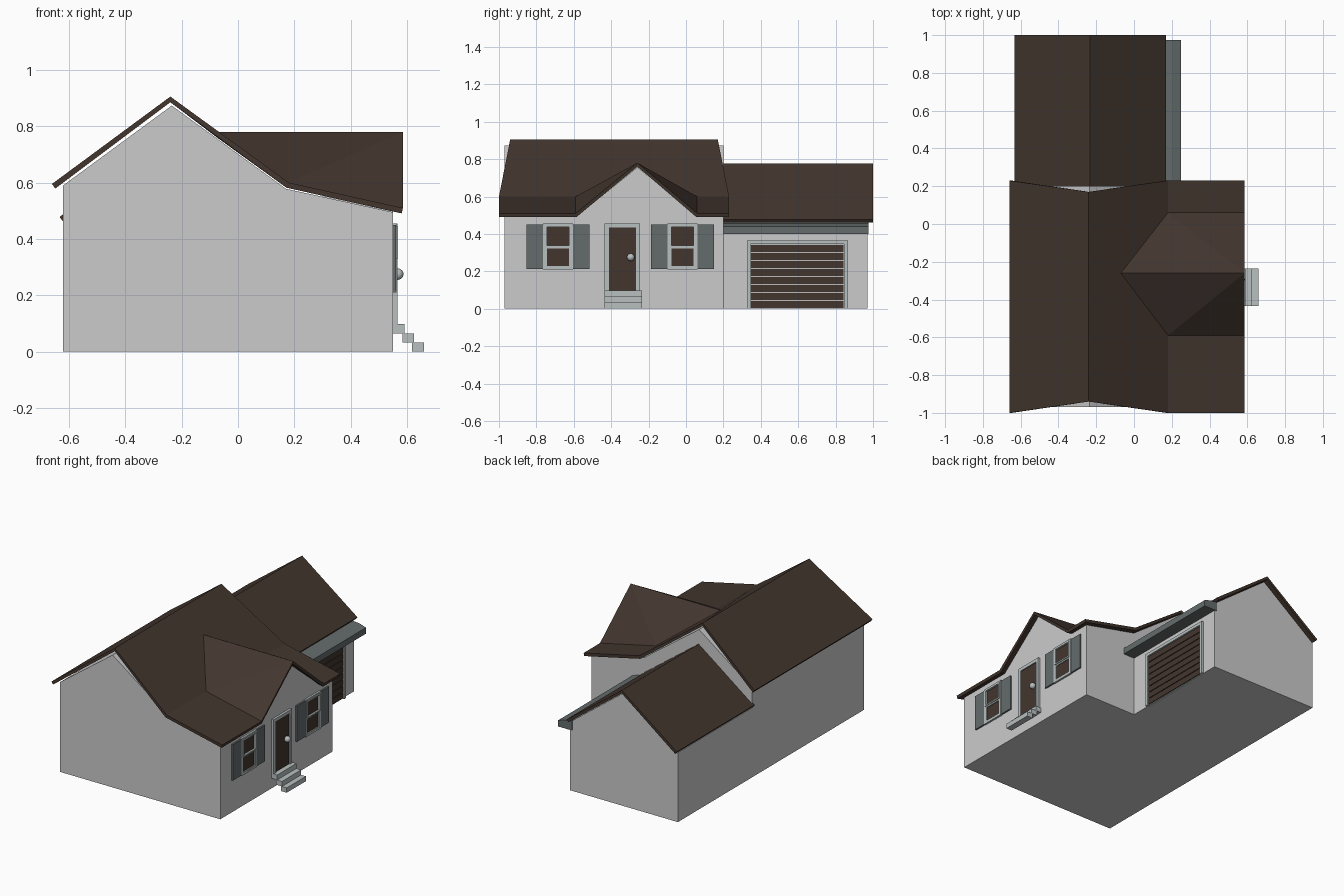
import bpy, bmesh
from mathutils import Vector

if "Cube" in bpy.data.objects:
    bpy.data.objects.remove(bpy.data.objects["Cube"])


def material(name, rgb):
    m = bpy.data.materials.new(name)
    m.diffuse_color = (*rgb, 1)
    m.use_nodes = True
    m.node_tree.nodes["Principled BSDF"].inputs["Base Color"].default_value = m.diffuse_color
    return m


BROWN = material("brown", (0.055, 0.036, 0.027))
DARK = material("dark_grey", (0.13, 0.15, 0.15))
LIGHT = material("light_trim", (0.48, 0.52, 0.52))


def finish(name, bm, mat=None):
    me = bpy.data.meshes.new(name)
    bm.to_mesh(me)
    bm.free()
    ob = bpy.data.objects.new(name, me)
    bpy.context.collection.objects.link(ob)
    if mat:
        me.materials.append(mat)
    return ob


def box(name, x, y, z, mat=None):
    """Box from (min, max) ranges."""
    bm = bmesh.new()
    bmesh.ops.create_cube(bm, size=1)
    for v in bm.verts:
        v.co = Vector([(r[0] + r[1]) / 2 + c * (r[1] - r[0]) for c, r in zip(v.co, (x, y, z))])
    return finish(name, bm, mat)


def prism(name, start, offset, mat=None):
    """Extrude a flat 3D outline along an offset."""
    bm = bmesh.new()
    face = bm.faces.new([bm.verts.new(p) for p in start])
    new = bmesh.ops.extrude_face_region(bm, geom=[face], use_keep_orig=True)["geom"]
    bmesh.ops.translate(bm, vec=offset, verts=[g for g in new if isinstance(g, bmesh.types.BMVert)])
    bmesh.ops.recalc_face_normals(bm, faces=bm.faces)
    return finish(name, bm, mat)


def roof(name, points, faces, thickness=0.02):
    """Roof skin with all faces turned upward, thickened downward."""
    bm = bmesh.new()
    vs = [bm.verts.new(p) for p in points]
    for f in faces:
        face = bm.faces.new([vs[i] for i in f])
        face.normal_update()
        if face.normal.z < 0:
            face.normal_flip()
    ob = finish(name, bm, BROWN)
    mod = ob.modifiers.new("thickness", 'SOLIDIFY')
    mod.thickness = thickness
    mod.offset = -1
    return ob


def frame(name, x, y, z, w, bottom=True):
    """Rectangular surround facing +x, with bar width w."""
    box(name + "_side_a", x, (y[0], y[0] + w), z, LIGHT)
    box(name + "_side_b", x, (y[1] - w, y[1]), z, LIGHT)
    inner = (y[0] + w, y[1] - w)
    box(name + "_top", x, inner, (z[1] - w, z[1]), LIGHT)
    if bottom:
        box(name + "_bottom", x, inner, (z[0], z[0] + w), LIGHT)


# Walls
house = [(-.62, 0), (.55, 0), (.55, .495), (.17, .578), (-.235, .873), (-.62, .59)]
prism("house_walls", [(x, -.97, z) for x, z in house], (0, 1.17, 0))
garage = [(-.62, 0), (.167, 0), (.167, .45), (-.23, .75), (-.62, .458)]
prism("garage_walls", [(x, .2, z) for x, z in garage], (0, .77, 0))
prism("front_gable_wall", [(.3, -.60, .48), (.3, .08, .48), (.3, -.26, .757)], (.25, 0, 0))

# House roof with merged front gable
pts = [(-.66, -1, .595), (-.66, .23, .595), (-.24, -.94, .905), (-.24, .17, .905)]
ys = (-1, -.59, .06, .23)
pts += [(.18, y, .60) for y in ys]           # 4-7 slope break
pts += [(.585, y, .51) for y in ys]          # 8-11 front eave
pts += [(-.07, -.26, .78), (.585, -.26, .78)]  # 12-13 gable ridge
roof("house_roof", pts, [
    (0, 2, 3, 1), (2, 4, 5, 12, 6, 7, 3), (4, 8, 9, 5), (6, 10, 11, 7),
    (12, 5, 13), (5, 9, 13), (12, 13, 6), (6, 13, 10)])

# Garage roof
pts = [(x, y, z) for x, z in ((-.633, .478), (-.232, .776), (.17, .478)) for y in (.19, 1)]
roof("garage_roof", pts, [(0, 2, 3, 1), (2, 4, 5, 3)])

# Garage canopy
canopy = [(.15, .46), (.205, .455), (.25, .44), (.25, .40), (.15, .40)]
prism("garage_canopy", [(x, .2, z) for x, z in canopy], (0, .775, 0), DARK)

# Front door, knob and steps
frame("door_frame", (.54, .565), (-.435, -.245), (.09, .455), .022, False)
box("front_door", (.54, .558), (-.413, -.267), (.09, .433), BROWN)
bm = bmesh.new()
bmesh.ops.create_uvsphere(bm, u_segments=20, v_segments=12, radius=.02)
bmesh.ops.translate(bm, vec=(.567, -.295, .275), verts=bm.verts)
for f in bm.faces:
    f.smooth = True
finish("door_knob", bm, LIGHT)
for i in range(3):
    top = .098 - i * .033
    x = .548 + i * .035
    box(f"step_{i + 1}", (x, x + .042), (-.435, -.235), (max(0, top - .033), top), LIGHT)

# Windows with shutters
for n, c in (("left", -.685), ("right", -.018)):
    frame(n + "_window_frame", (.54, .563), (c - .08, c + .08), (.21, .455), .013)
    for part, x, z in (("upper", .568, (.33, .445)), ("lower", .562, (.22, .33))):
        frame(f"{n}_window_{part}_sash", (.54, x), (c - .068, c + .068), z, .009)
        box(f"{n}_window_{part}_pane", (.54, .556), (c - .06, c + .06), (z[0] + .008, z[1] - .008), BROWN)
    for side, s in (("a", -1), ("b", 1)):
        y = sorted((c + s * .08, c + s * .168))
        box(f"{n}_shutter_{side}", (.54, .56), y, (.213, .45), DARK)

# Garage door with slats
frame("garage_door_frame", (.15, .182), (.325, .865), (0, .366), .02, False)
box("garage_door_back", (.15, .170), (.345, .845), (0, .346), LIGHT)
for i in range(8):
    z = .004 + i * .0428
    box(f"garage_slat_{i + 1}", (.16, .176), (.348, .842), (z, z + .038), BROWN)
